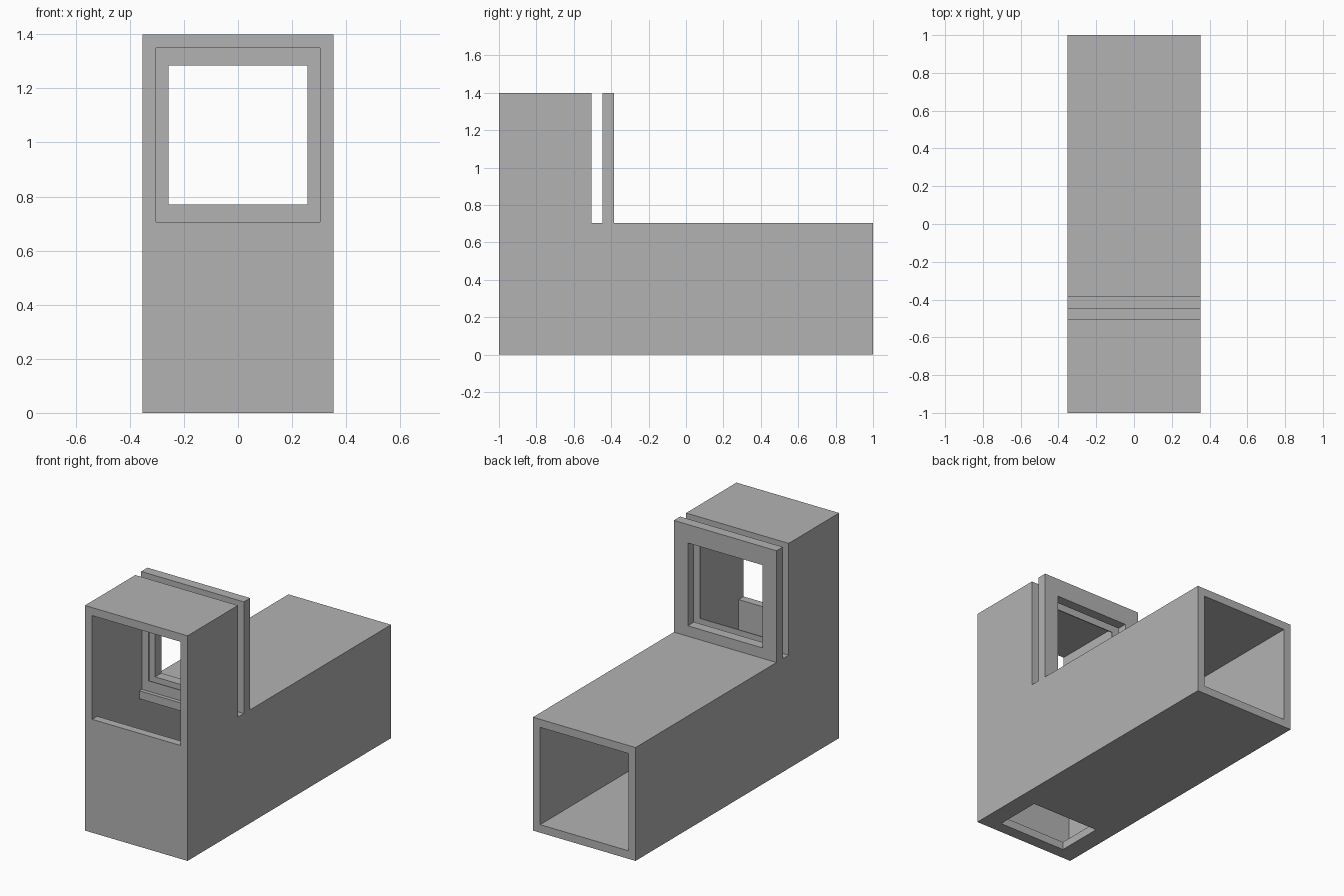
import bpy
import bmesh

cube = bpy.data.objects.get("Cube")
if cube:
    bpy.data.objects.remove(cube, do_unlink=True)

# Single matte grey
grey = bpy.data.materials.new("plain_grey")
grey.use_nodes = True
colour = (0.45, 0.45, 0.45, 1)
grey.diffuse_color = colour
grey.node_tree.nodes["Principled BSDF"].inputs["Base Color"].default_value = colour


def extrude_profile(name, profile, half_width):
    """Solid made from a (y, z) outline, extruded symmetrically across x."""
    bm = bmesh.new()
    face = bm.faces.new([bm.verts.new((-half_width, y, z)) for y, z in profile])
    grown = bmesh.ops.extrude_face_region(bm, geom=[face])["geom"]
    moved = [v for v in grown if isinstance(v, bmesh.types.BMVert)]
    bmesh.ops.translate(bm, verts=moved, vec=(2 * half_width, 0, 0))
    bmesh.ops.recalc_face_normals(bm, faces=bm.faces)
    mesh = bpy.data.meshes.new(name)
    bm.to_mesh(mesh)
    bm.free()
    mesh.materials.append(grey)
    obj = bpy.data.objects.new(name, mesh)
    bpy.context.collection.objects.link(obj)
    return obj


def rect(y0, y1, z0, z1):
    return [(y0, z0), (y1, z0), (y1, z1), (y0, z1)]


def cut(target, cutter):
    """Subtract the cutter, apply the result and discard the cutter."""
    cutter.hide_render = True
    mod = target.modifiers.new("cut", "BOOLEAN")
    mod.operation = "DIFFERENCE"
    mod.solver = "EXACT"
    mod.object = cutter
    bpy.context.view_layer.objects.active = target
    bpy.ops.object.modifier_apply(modifier=mod.name)
    bpy.data.objects.remove(cutter, do_unlink=True)


WALL = 0.05
HALF = 0.353
INNER = HALF - WALL
TUBE_TOP, TOP = 0.705, 1.4
SLOT_FRONT, SLOT_BACK, FRAME_BACK = -0.505, -0.447, -0.385

# L-shaped housing: front tower, open slot, rear window frame, long tube
housing = extrude_profile("duct_housing", [
    (-1, 0), (1, 0), (1, TUBE_TOP), (FRAME_BACK, TUBE_TOP), (FRAME_BACK, TOP),
    (SLOT_BACK, TOP), (SLOT_BACK, TUBE_TOP), (SLOT_FRONT, TUBE_TOP),
    (SLOT_FRONT, TOP), (-1, TOP)], HALF)

# Continuous cavity, open at the tower front and at the tube's rear end
plate_front = SLOT_FRONT - 0.006
cavity = extrude_profile("cavity_cutter", [
    (-1 + WALL, WALL), (1.1, WALL), (1.1, TUBE_TOP - WALL),
    (-0.535, TUBE_TOP - WALL), (-0.535, TUBE_TOP), (plate_front, TUBE_TOP),
    (plate_front, TOP - WALL), (-1.1, TOP - WALL), (-1.1, TUBE_TOP),
    (-1 + WALL, TUBE_TOP)], INNER)
cut(housing, cavity)

# Square window through the thin tower back and the rear frame
cut(housing, extrude_profile("window_cutter", rect(-0.6, -0.3, 0.77, 1.285), 0.257))

# Rectangular hole in the floor under the tower
cut(housing, extrude_profile("floor_hole_cutter", rect(-0.925, -0.625, -0.1, 0.2), 0.235))
